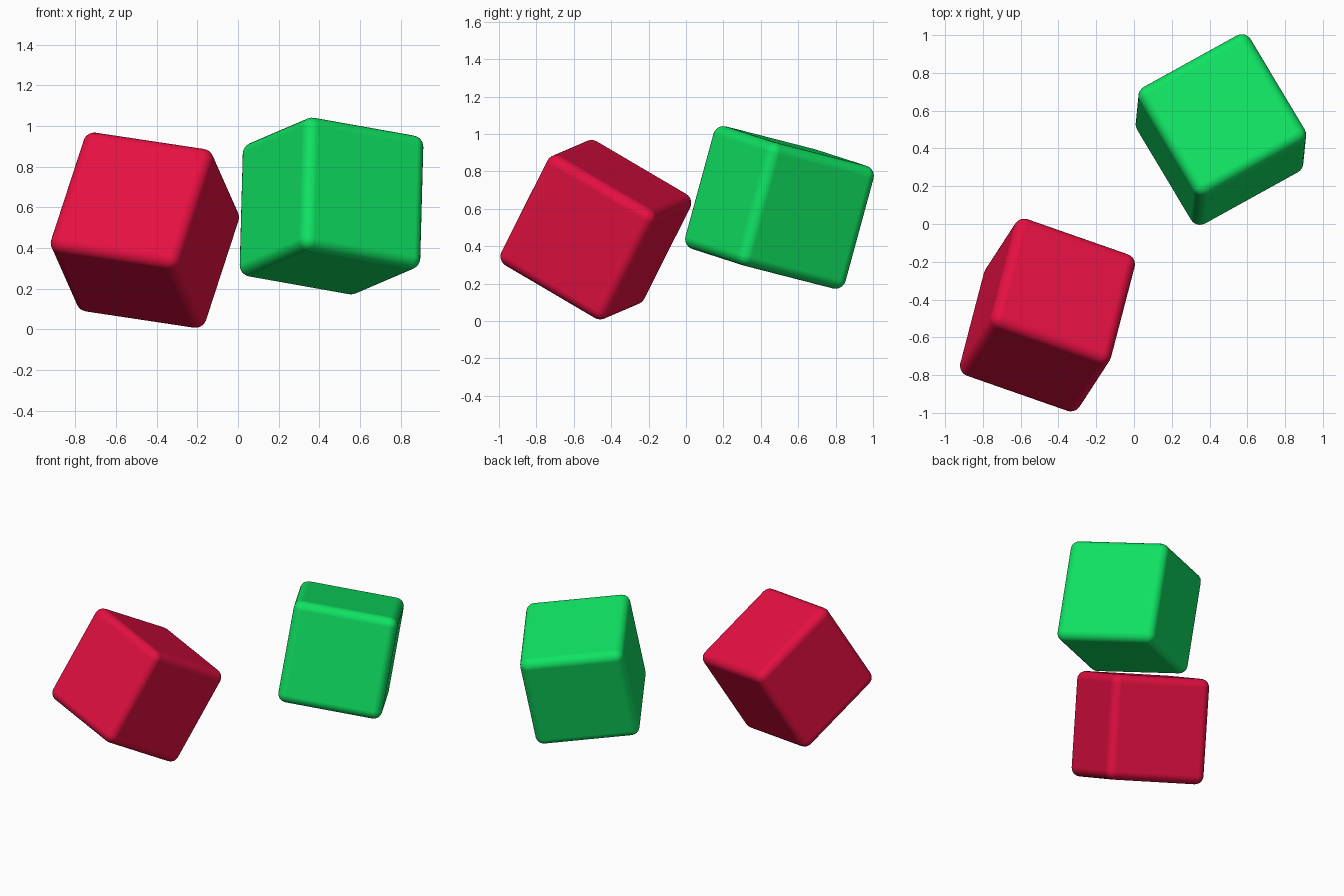
import bpy
from mathutils import Matrix, Vector

old = bpy.data.objects.get("Cube")
if old:
    bpy.data.objects.remove(old, do_unlink=True)

SIZE = 0.68
ROUNDING = 0.056


def material(name, rgb):
    mat = bpy.data.materials.new(name)
    mat.use_nodes = True
    mat.diffuse_color = (*rgb, 1)
    mat.node_tree.nodes["Principled BSDF"].inputs["Base Color"].default_value = (*rgb, 1)
    return mat


def rounded_cube(name, centre, side_axis, up_axis, mat):
    """Tumbled cube with soft edges, oriented by its sideways and upward axes."""
    side = Vector(side_axis).normalized()
    back = Vector(up_axis).cross(side).normalized()
    up = side.cross(back)
    turn = Matrix((side, back, up)).transposed().to_4x4()

    bpy.ops.mesh.primitive_cube_add(size=SIZE)
    cube = bpy.context.object
    cube.name = name
    cube.matrix_world = Matrix.Translation(centre) @ turn
    cube.data.materials.append(mat)
    bpy.ops.object.shade_smooth()

    bevel = cube.modifiers.new("Soft edges", "BEVEL")
    bevel.width = ROUNDING
    bevel.segments = 6
    bevel.limit_method = "NONE"
    bevel.harden_normals = True
    return cube


red = material("crimson red", (0.78, 0.005, 0.054))
green = material("bright green", (0.005, 0.77, 0.125))

# Red cube, tipped forward onto one corner
rounded_cube("red_cube", (-0.458, -0.482, 0.488),
             (0.93, -0.325, -0.14), (0.29, 0.43, 0.86), red)

# Green cube, floating with a slight tilt
rounded_cube("green_cube", (0.46, 0.5, 0.607),
             (0.865, 0.478, -0.154), (0.03, 0.265, 0.963), green)
